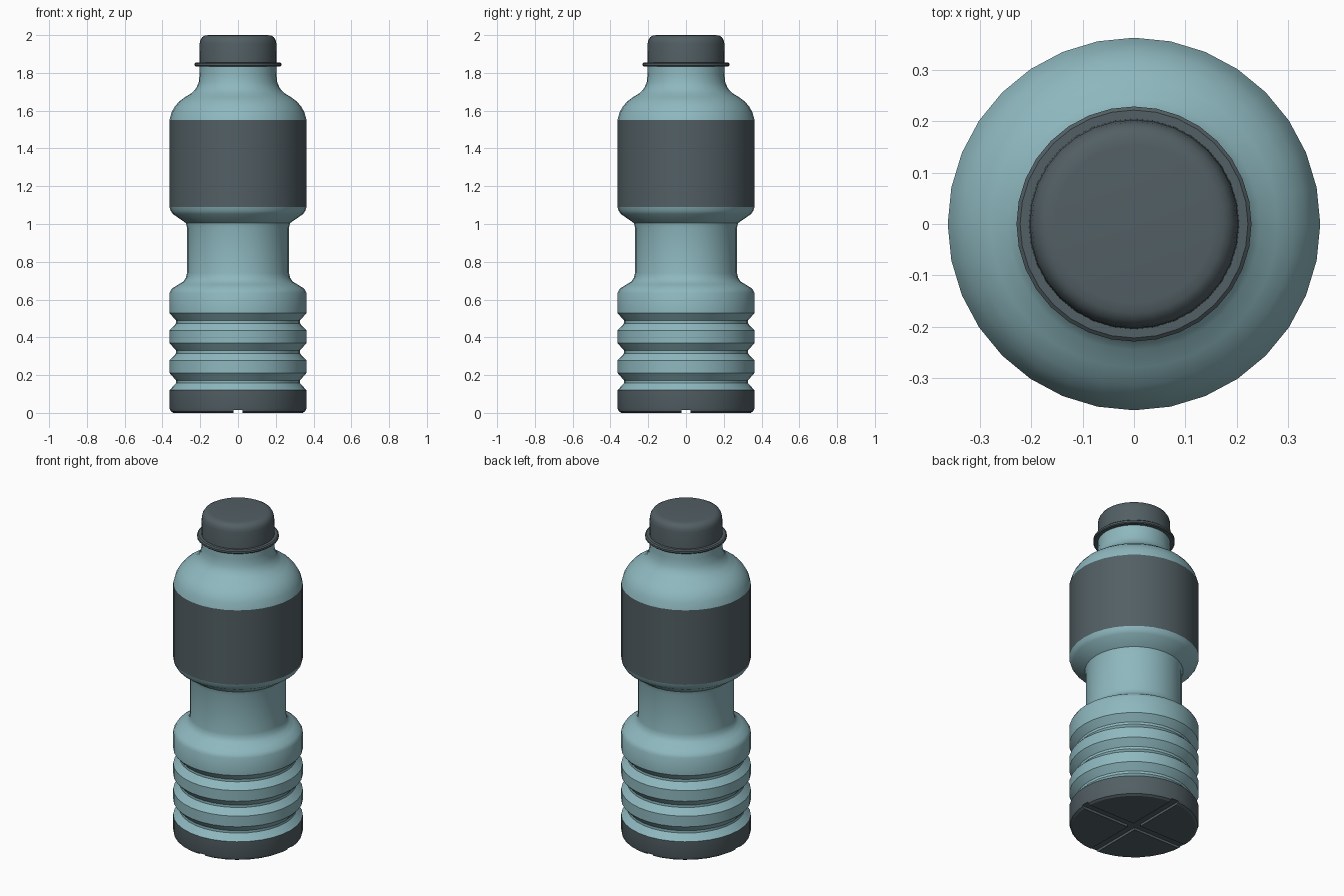
import bpy, bmesh, math

if "Cube" in bpy.data.objects:
    bpy.data.objects.remove(bpy.data.objects["Cube"])

SIDES = 32


def material(name, rgb):
    m = bpy.data.materials.new(name)
    m.diffuse_color = (*rgb, 1)
    m.use_nodes = True
    m.node_tree.nodes["Principled BSDF"].inputs["Base Color"].default_value = m.diffuse_color
    return m


teal = material("teal_plastic", (0.27, 0.48, 0.52))
dark = material("dark_plastic", (0.085, 0.115, 0.128))


def lathe(name, profile, mat, cap_bottom=False, cap_top=False):
    """Revolve (radius, z) points around z."""
    bm = bmesh.new()
    rings = []
    for r, z in profile:
        rings.append([bm.verts.new((r * math.cos(a), r * math.sin(a), z))
                      for a in (2 * math.pi * i / SIDES for i in range(SIDES))])
    for lo, hi in zip(rings, rings[1:]):
        for i in range(SIDES):
            j = (i + 1) % SIDES
            bm.faces.new((lo[i], lo[j], hi[j], hi[i]))
    if cap_bottom:
        bm.faces.new(rings[0][::-1])
    if cap_top:
        bm.faces.new(rings[-1])
    mesh = bpy.data.meshes.new(name)
    bm.to_mesh(mesh)
    bm.free()
    mesh.materials.append(mat)
    ob = bpy.data.objects.new(name, mesh)
    bpy.context.collection.objects.link(ob)
    return ob


def smooth(ob):
    bpy.ops.object.select_all(action='DESELECT')
    ob.select_set(True)
    bpy.context.view_layer.objects.active = ob
    bpy.ops.object.shade_smooth_by_angle(angle=math.radians(30))


R = 0.363

# Base with a cross of shallow grooves underneath
base = lathe("base", [(0.345, 0), (0.358, 0.008), (R, 0.025), (R, 0.12)], dark, True, True)
for name, size in (("groove_cutter_x", (0.8, 0.05, 0.03)), ("groove_cutter_y", (0.05, 0.8, 0.03))):
    bpy.ops.mesh.primitive_cube_add(size=1)
    cutter = bpy.context.object
    cutter.name = name
    cutter.scale = size
    cutter.hide_render = True
    cutter.hide_set(True)
    cut = base.modifiers.new(name, 'BOOLEAN')
    cut.operation = 'DIFFERENCE'
    cut.object = cutter
    cut.solver = 'EXACT'

# Ribbed lower body, waist and flare up to the band
lower = [(R, 0.12)]
for z in (0.12, 0.278, 0.437):
    lower += [(0.328, z + 0.037), (0.328, z + 0.052), (R, z + 0.092), (R, z + 0.158)]
lower[-1] = (R, 0.635)
lower += [(0.35, 0.658), (0.315, 0.68), (0.29, 0.695), (0.276, 0.715), (0.27, 0.74),
          (0.27, 0.98), (0.276, 1.005), (0.345, 1.053), (0.357, 1.07), (R, 1.09)]
body = lathe("lower_body", lower, teal)

# Grip band
band = lathe("band", [(R, 1.09), (R, 1.55)], dark)

# Shoulder and neck
shoulder = lathe("shoulder", [(R, 1.55), (0.352, 1.59), (0.336, 1.62), (0.312, 1.648),
                              (0.28, 1.672), (0.245, 1.693), (0.222, 1.718), (0.208, 1.75),
                              (0.204, 1.79), (0.203, 1.845)], teal)

# Cap with its flange
flange = lathe("cap_flange", [(0.2, 1.834), (0.224, 1.834), (0.229, 1.839), (0.229, 1.85),
                              (0.222, 1.856), (0.2, 1.856)], dark)
cap = lathe("cap", [(0.205, 1.85), (0.203, 1.955), (0.199, 1.975), (0.189, 1.99),
                    (0.174, 1.998), (0.155, 2.0)], dark, False, True)

for ob in (base, body, band, shoulder, flange, cap):
    smooth(ob)
